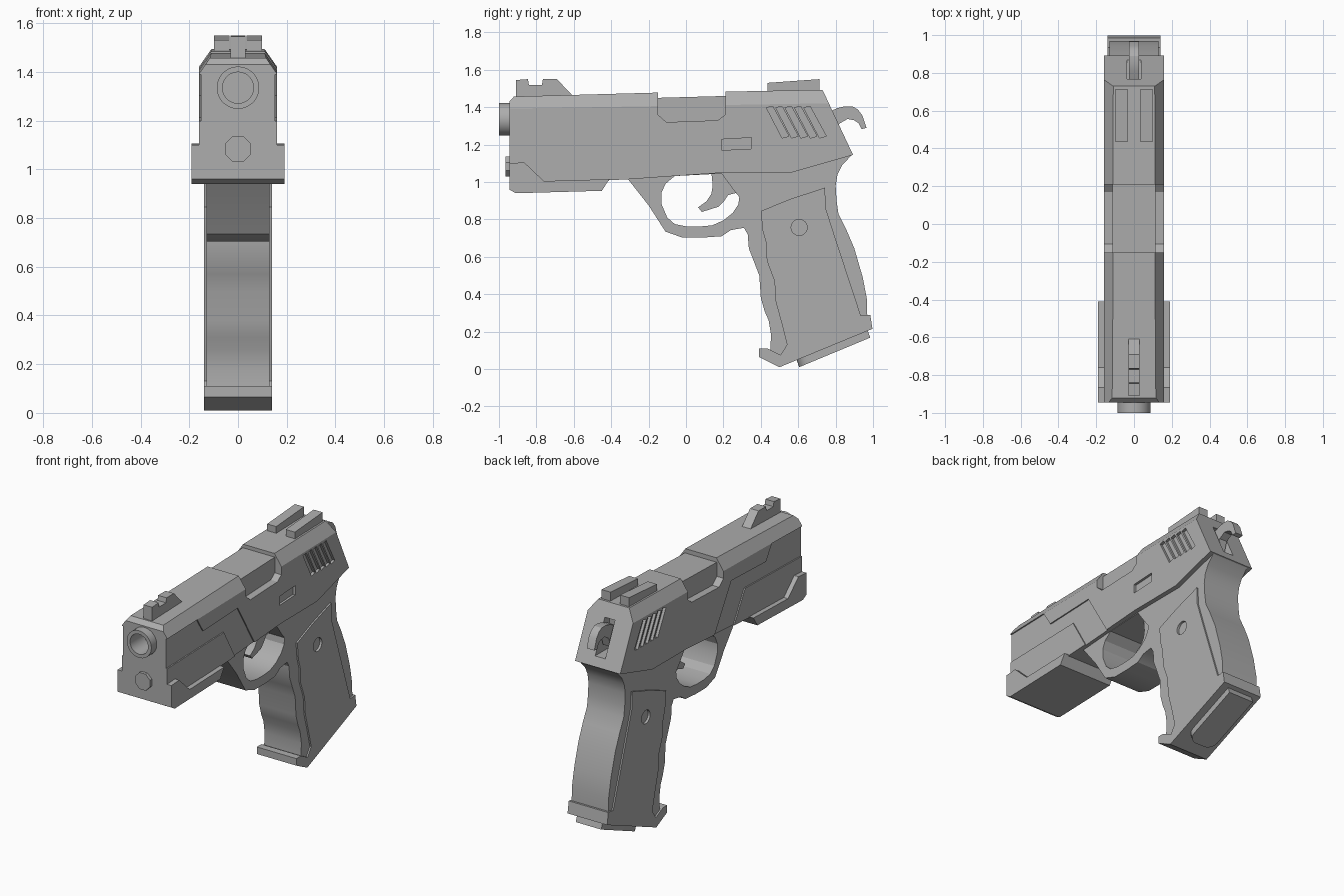
import bpy, bmesh, math

grey = bpy.data.materials.new("gunmetal grey")
grey.diffuse_color = (0.42, 0.42, 0.42, 1)


def loft(name, pairs):
    """Solid between each pair of matching point loops."""
    bm = bmesh.new()
    for a, b in pairs:
        va, vb = [bm.verts.new(p) for p in a], [bm.verts.new(p) for p in b]
        bm.faces.new(va)
        bm.faces.new(vb[::-1])
        for i in range(len(va)):
            j = (i + 1) % len(va)
            bm.faces.new((va[j], va[i], vb[i], vb[j]))
    bmesh.ops.recalc_face_normals(bm, faces=bm.faces)
    me = bpy.data.meshes.new(name)
    bm.to_mesh(me)
    bm.free()
    me.materials.append(grey)
    ob = bpy.data.objects.new(name, me)
    bpy.context.collection.objects.link(ob)
    return ob


def prism(name, pts, x0, x1, both=False):
    """Side profile (y, z) extruded across x, optionally mirrored."""
    spans = [(x0, x1)] + ([(-x1, -x0)] if both else [])
    return loft(name, [([(a, y, z) for y, z in pts], [(b, y, z) for y, z in pts])
                       for a, b in spans])


def rod(name, r, z, y0, y1, n=32):
    """Cylinder along y."""
    ring = [(r * math.cos((i + .5) * math.tau / n), z + r * math.sin((i + .5) * math.tau / n))
            for i in range(n)]
    return loft(name, [([(x, y0, h) for x, h in ring], [(x, y1, h) for x, h in ring])])


def cut(target, *cutters):
    for c in cutters:
        m = target.modifiers.new("cut", 'BOOLEAN')
        m.operation, m.solver, m.object = 'DIFFERENCE', 'EXACT', c
        bpy.context.view_layer.objects.active = target
        bpy.ops.object.modifier_apply(modifier=m.name)
        bpy.data.objects.remove(c)


# Slide and upper body
slide = prism("slide", [(-.945, .98), (-.945, 1.43), (-.92, 1.457), (-.15, 1.478), (-.15, 1.45),
                        (.21, 1.46), (.21, 1.483), (.73, 1.493), (.893, 1.145), (.57, 1.052),
                        (.2, 1.05), (-.06, 1.032), (-.3, 1.015), (-.44, 1.008)], -.16, .16)

# Long chamfers on the upper edges
wedge = []
for s in (1, -1):
    tri = [(.205, 1.325), (.07, 1.52), (.3, 1.55)]
    wedge.append(([(s * x, -1.2, z - .002) for x, z in tri], [(s * x, 1, z + .035) for x, z in tri]))
cut(slide, loft("chamfer_cutter", wedge))

# Ejection port, recessed side panels, serrations
port = [(-.15, 1.7), (-.15, 1.36), (-.105, 1.32), (.17, 1.33), (.21, 1.36), (.21, 1.7)]
panel = [(-1.1, 1.385), (-.64, 1.397), (-.58, 1.302), (-.23, 1.315), (-.06, 1.03), (-.08, .9),
         (-.2, .9), (-.26, 1.02), (-.37, 1.213), (-1.1, 1.195)]
cut(slide, prism("port_cutter", port, .113, .3, True),
    prism("panel_cutter", panel, .152, .3, True))
for i in range(5):
    d = .05 * i
    slot = [(.43 + d, 1.397), (.463 + d, 1.405), (.55 + d, 1.245), (.514 + d, 1.235)]
    cut(slide, prism("serration_cutter", slot, .142, .3, True))

# Catch recess on the right, hammer slot at the rear, bore
cut(slide, prism("catch_cutter", [(.19, 1.17), (.19, 1.228), (.35, 1.237), (.35, 1.178)], .145, .3),
    prism("hammer_slot_cutter", [(.72, 1.2), (.72, 1.41), (1.1, 1.41), (1.1, 1.2)], -.036, .036),
    rod("bore_cutter", .075, 1.335, -1.1, -.82))

# Muzzle tube and guide rod end
muzzle = rod("muzzle", .087, 1.335, -1, -.8)
cut(muzzle, rod("muzzle_bore_cutter", .064, 1.335, -1.1, -.86))
rod("guide_rod_end", .057, 1.083, -.965, -.9, 8)

# Wide block under the front
prism("dust_cover", [(-.945, .96), (-.945, 1.1), (-.865, 1.105), (-.76, 1.005), (-.41, 1.015),
                     (-.45, .953), (-.91, .94)], -.19, .19)

# Sights
prism("front_sight", [(-.91, 1.43), (-.91, 1.545), (-.845, 1.55), (-.84, 1.52), (-.77, 1.52),
                      (-.765, 1.55), (-.69, 1.55), (-.6, 1.455), (-.6, 1.43)], -.03, .03)
prism("rear_sight", [(.435, 1.46), (.435, 1.53), (.715, 1.55), (.715, 1.46)], .034, .098, True)

# Hammer
prism("hammer", [(.73, 1.25), (.75, 1.37), (.81, 1.395), (.85, 1.405), (.89, 1.404), (.92, 1.387),
                 (.943, 1.355), (.965, 1.289), (.938, 1.283), (.922, 1.315), (.9, 1.33), (.864, 1.337),
                 (.82, 1.312), (.8, 1.25)], -.027, .027)

# Frame with trigger guard and grip core
frame = prism("frame", [(-.31, 1.015), (-.2, .875), (-.11, .735), (-.02, .703), (.09, .703),
                        (.19, .71), (.24, .743), (.31, .755), (.33, .72), (.336, .645), (.365, .57),
                        (.392, .5), (.4, .38), (.42, .31), (.442, .26), (.455, .18), (.45, .1),
                        (.51, .03), (.97, .22), (.968, .37), (.945, .49), (.9, .645), (.855, .75),
                        (.815, .83), (.805, .9), (.8, .98), (.81, 1.04), (.835, 1.09), (.885, 1.143),
                        (.8, 1.15), (.57, 1.09), (.2, 1.09), (-.06, 1.06), (-.28, 1.04)], -.13, .13)
cut(frame, prism("guard_hole_cutter", [(-.06, 1.032), (-.11, .99), (-.132, .94), (-.13, .88),
                                       (-.1, .81), (-.06, .775), (0, .763), (.07, .762), (.14, .768),
                                       (.2, .795), (.25, .835), (.28, .88), (.285, .92), (.26, .95),
                                       (.19, 1.045)], -.3, .3))

# Trigger
prism("trigger", [(.135, 1.06), (.143, .98), (.135, .935), (.11, .897), (.065, .865), (.085, .84),
                  (.175, .868), (.205, .9), (.225, .93), (.28, .945), (.2, 1.06)], -.04, .04)

# Raised grip panels joined to the flared base
grip = prism("grip_panels", [(.4, .845), (.56, .91), (.743, .97), (.747, .86), (.8, .695), (.935, .285),
                             (.985, .29), (.997, .215), (.5, .01), (.39, .065), (.39, .11), (.435, .11),
                             (.505, .075), (.54, .13), (.51, .25), (.48, .36), (.473, .47), (.432, .58),
                             (.43, .67), (.41, .74)], -.14, .14)
screw = [(.605 + .043 * math.cos(t * math.tau / 24), .757 + .043 * math.sin(t * math.tau / 24))
         for t in range(24)]
cut(grip, prism("screw_recess_cutter", screw, .125, .3, True))
cut(frame, prism("screw_recess_cutter", screw, .118, .3, True))

# Magazine base with rounded front corners
base = prism("magazine_base", [(.588, .06), (.605, .01), (.985, .168), (.967, .22)], -.09, .09)
bm = bmesh.new()
bm.from_mesh(base.data)
front = [e for e in bm.edges if all(v.co.y < .7 for v in e.verts)
         and abs(e.verts[0].co.x - e.verts[1].co.x) < .01]
bmesh.ops.bevel(bm, geom=front, offset=.06, segments=5, profile=.5, affect='EDGES')
bm.to_mesh(base.data)
bm.free()

# Smooth curves, keep hard edges
bpy.ops.object.select_all(action='SELECT')
bpy.context.view_layer.objects.active = frame
bpy.ops.object.shade_smooth_by_angle(angle=math.radians(25))
